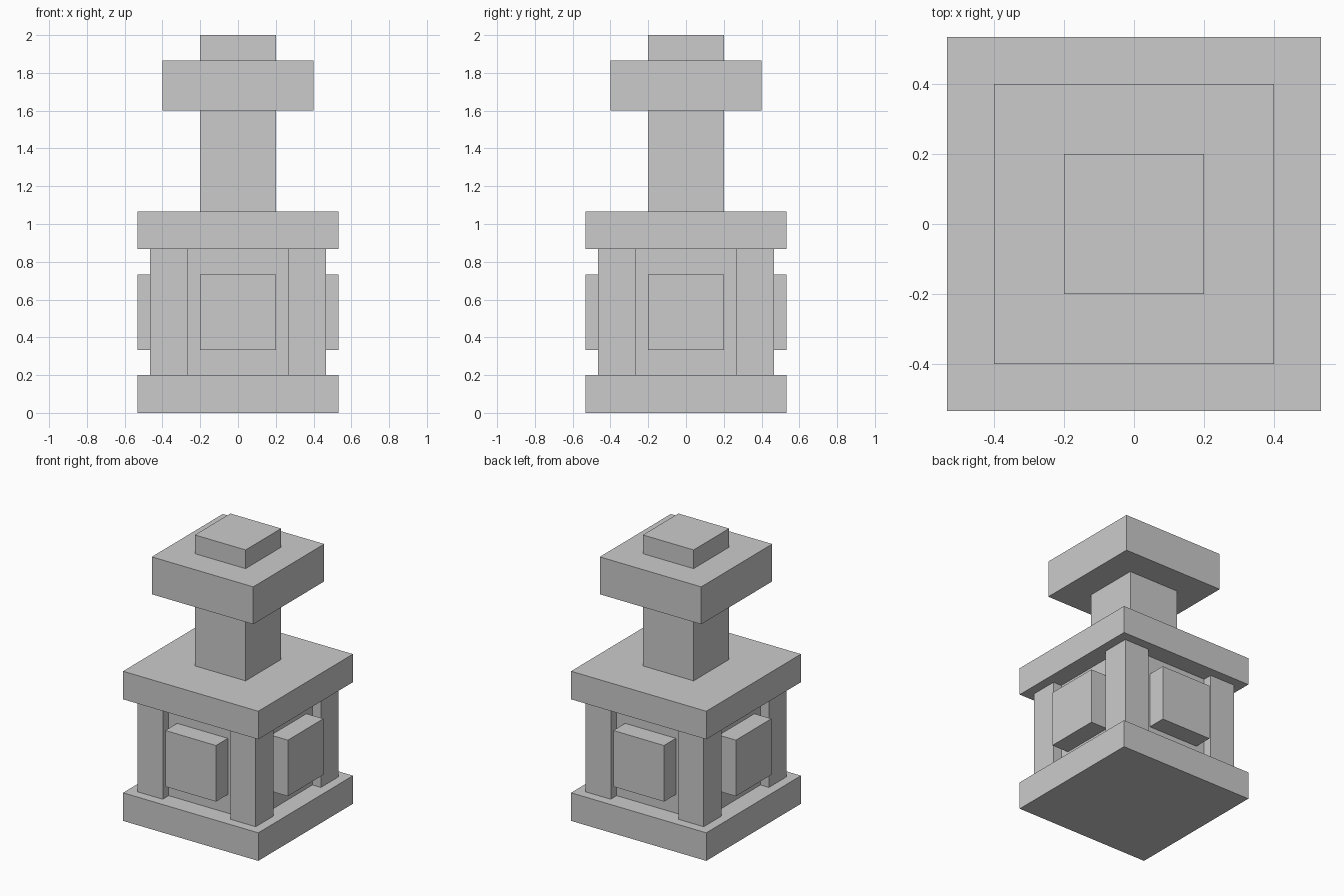
import bpy

if "Cube" in bpy.data.objects:
    bpy.data.objects.remove(bpy.data.objects["Cube"])

U = 1 / 15  # the model sits on a regular grid of 30 units height


def box(name, x, y, z):
    """Box from (min, max) ranges given in grid units."""
    bpy.ops.mesh.primitive_cube_add(
        size=1, location=[(a + b) / 2 * U for a, b in (x, y, z)])
    ob = bpy.context.object
    ob.name = name
    ob.scale = [(b - a) * U for a, b in (x, y, z)]
    bpy.ops.object.transform_apply(location=False, rotation=False, scale=True)
    return ob


# Stacked square blocks: half width, bottom, top
for name, half, z0, z1 in (
        ("base_slab", 8, 0, 3),
        ("core_block", 6, 3, 13),
        ("upper_slab", 8, 13, 16),
        ("column", 3, 16, 24),
        ("cap_block", 6, 24, 28),
        ("top_knob", 3, 28, 30)):
    box(name, (-half, half), (-half, half), (z0, z1))

# Corner pillars
for xn, x in (("left", (-7, -4)), ("right", (4, 7))):
    for yn, y in (("front", (-7, -4)), ("back", (4, 7))):
        box(f"{yn}_{xn}_pillar", x, y, (3, 13))

# Raised panels on the four sides
for name, out in (("front", (-8, -6)), ("back", (6, 8))):
    box(f"{name}_panel", (-3, 3), out, (5, 11))
for name, out in (("left", (-8, -6)), ("right", (6, 8))):
    box(f"{name}_panel", out, (-3, 3), (5, 11))
